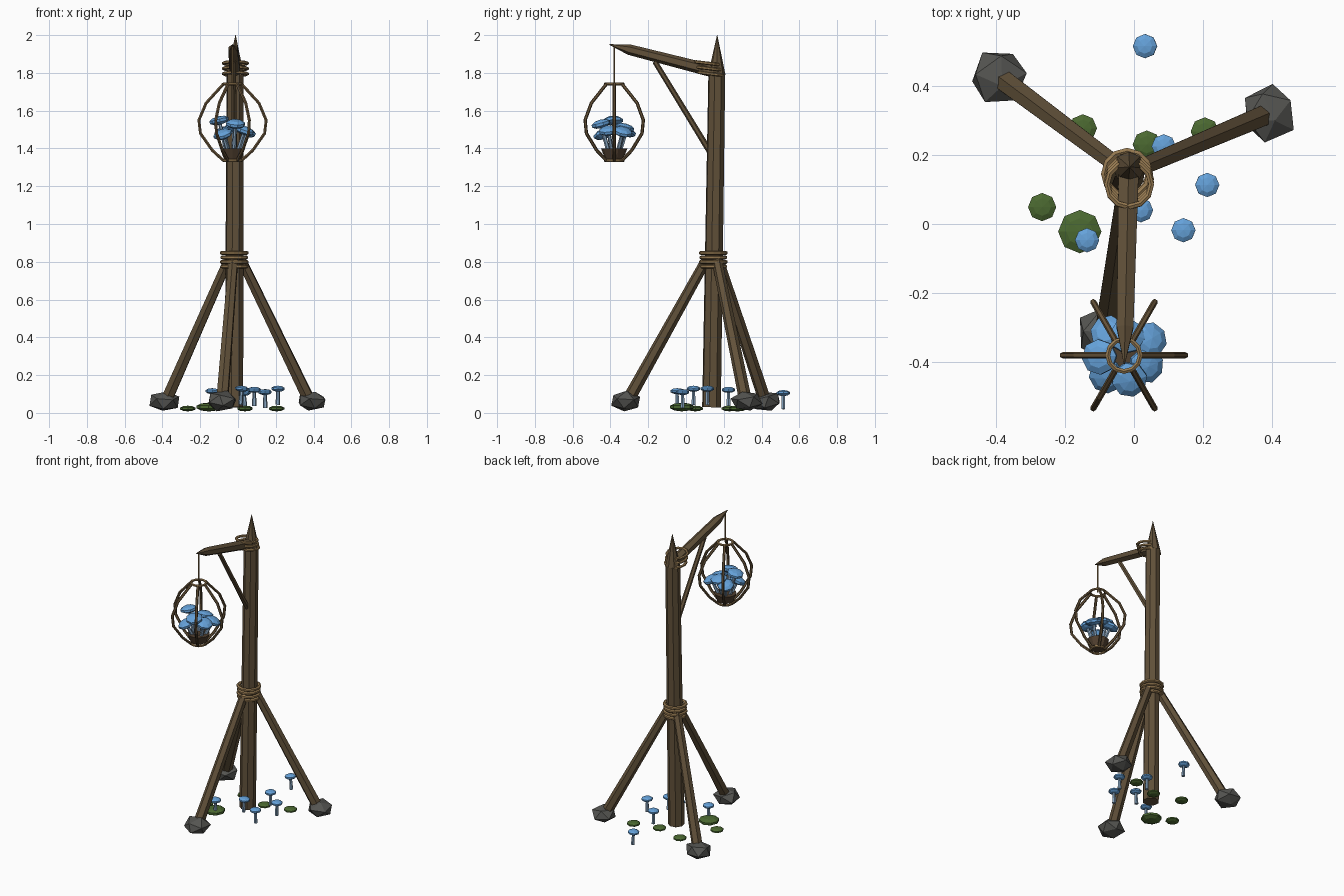
import bpy, bmesh, math, random
from mathutils import Vector, Matrix

random.seed(4)
if "Cube" in bpy.data.objects:
    bpy.data.objects.remove(bpy.data.objects["Cube"])


def material(name, rgb):
    m = bpy.data.materials.new(name)
    m.use_nodes = True
    m.diffuse_color = (*rgb, 1)
    m.node_tree.nodes["Principled BSDF"].inputs["Base Color"].default_value = (*rgb, 1)
    return m


WOOD = material("wood", (0.12, 0.082, 0.042))
ROPE = material("rope", (0.30, 0.19, 0.08))
CAGE = material("cage_wood", (0.14, 0.09, 0.042))
SOIL = material("soil", (0.08, 0.05, 0.028))
CAP = material("blue_cap", (0.13, 0.36, 0.70))
STEM = material("pale_stem", (0.24, 0.37, 0.52))
STONE = material("stone", (0.09, 0.09, 0.083))
MOSS = material("moss", (0.07, 0.14, 0.03))


def finish(bm, name, mat):
    bmesh.ops.recalc_face_normals(bm, faces=bm.faces)
    mesh = bpy.data.meshes.new(name)
    bm.to_mesh(mesh)
    bm.free()
    mesh.materials.append(mat)
    ob = bpy.data.objects.new(name, mesh)
    bpy.context.collection.objects.link(ob)
    return ob


def add_rod(bm, a, b, r1, r2, sides):
    """Tapered prism from a to b."""
    a, b = Vector(a), Vector(b)
    d = b - a
    place = Matrix.Translation((a + b) / 2) @ d.to_track_quat('Z', 'Y').to_matrix().to_4x4()
    bmesh.ops.create_cone(bm, cap_ends=True, segments=sides, radius1=r1, radius2=r2,
                          depth=d.length, matrix=place)


def rod(name, a, b, r1, r2, mat, sides=6):
    bm = bmesh.new()
    add_rod(bm, a, b, r1, r2, sides)
    return finish(bm, name, mat)


def tube(name, points, radius, mat, closed=False, sides=6):
    """Faceted tube swept along points."""
    pts = [Vector(p) for p in points]
    n = len(pts)
    bm = bmesh.new()
    up = (pts[1] - pts[0]).cross(pts[2] - pts[1]).normalized()
    rings = []
    for i, p in enumerate(pts):
        before = pts[i - 1] if closed or i else p
        after = pts[(i + 1) % n] if closed or i < n - 1 else p
        side = (after - before).normalized().cross(up)
        ring = []
        for k in range(sides):
            t = math.tau * (k + 0.5) / sides
            ring.append(bm.verts.new(p + radius * (math.cos(t) * side + math.sin(t) * up)))
        rings.append(ring)
    for i in range(n if closed else n - 1):
        r, s = rings[i], rings[(i + 1) % n]
        for k in range(sides):
            j = (k + 1) % sides
            bm.faces.new((r[k], r[j], s[j], s[k]))
    if not closed:
        bm.faces.new(rings[0])
        bm.faces.new(rings[-1])
    return finish(bm, name, mat)


def hoop(name, centre, radius, thick, mat, tilt=0, count=12):
    c = Vector(centre)
    pts = []
    for k in range(count):
        t = math.tau * k / count
        x, y = radius * math.cos(t), radius * math.sin(t)
        pts.append(c + Vector((x, y, tilt * y)))
    return tube(name, pts, thick, mat, closed=True)


def blob(name, centre, r, h, mat, axis=(0, 0, 1), sides=8, rows=5):
    """Flattened low-poly ball facing along axis."""
    bm = bmesh.new()
    turn = Vector(axis).to_track_quat('Z', 'Y').to_matrix().to_4x4()
    m = Matrix.Translation(centre) @ turn @ Matrix.Diagonal((r, r, h, 1))
    bmesh.ops.create_uvsphere(bm, u_segments=sides, v_segments=rows, radius=1, matrix=m)
    return finish(bm, name, mat)


def mushroom(name, foot, head, r, h):
    foot, head = Vector(foot), Vector(head)
    rod(name + "_stem", foot, head, 0.012, 0.009, STEM)
    blob(name + "_cap", head, r, h, CAP, axis=(head - foot).normalized())


# Post with sharpened tip
foot, neck = Vector((-0.022, 0.135, 0.03)), Vector((-0.015, 0.163, 1.79))
rod("post", foot, neck, 0.051, 0.046, WOOD, 8)
rod("post_tip", neck, (-0.013, 0.165, 2.0), 0.046, 0.001, WOOD, 8)

# Three braced legs standing on stones
for side, x, y in (("left", 0.39, 0.32), ("right", -0.39, 0.425), ("front", -0.085, -0.32)):
    hub = foot.lerp(neck, 0.45)
    out = Vector((x - hub.x, y - hub.y, 0)).normalized()
    top = Vector((hub.x, hub.y, 0.82)) + out * 0.035
    end = Vector((x, y, 0.07)) - out * 0.015
    rod(side + "_leg", end, top, 0.034, 0.027, WOOD)
    bm = bmesh.new()
    bmesh.ops.create_icosphere(bm, subdivisions=1, radius=1)
    spin = Matrix.Rotation(random.uniform(0, 3), 4, 'Z') @ Matrix.Rotation(0.35, 4, 'X')
    for v in bm.verts:
        v.co = (spin @ v.co) * random.uniform(0.93, 1.07)
    place = Matrix.Translation((x, y, 0.062)) @ Matrix.Diagonal((0.084, 0.084, 0.056, 1))
    bm.transform(place)
    finish(bm, side + "_stone", STONE)

# Rope lashings
for i in range(4):
    hoop(f"lower_lashing_{i}", (-0.02, 0.145, 0.775 + 0.024 * i), 0.063 + 0.003 * (i % 2), 0.011, ROPE)
for i in range(3):
    hoop(f"upper_lashing_{i}", (-0.014, 0.13 - 0.008 * i, 1.795 + 0.028 * i), 0.064, 0.009, ROPE,
         tilt=-0.12)

# Arm, pointed arm end and diagonal brace
arm_end = (-0.026, -0.3, 1.923)
rod("arm", (-0.015, 0.18, 1.80), arm_end, 0.034, 0.028, WOOD)
rod("arm_tip", arm_end, (-0.028, -0.405, 1.95), 0.028, 0.002, WOOD)
rod("arm_brace", (-0.018, 0.125, 1.385), (-0.024, -0.165, 1.86), 0.016, 0.014, WOOD)

# Hanging cage
cx, cy = -0.029, -0.38
rod("hanging_cord", (cx, cy, 1.745), (cx, cy, 1.94), 0.005, 0.005, ROPE)
hoop("cage_top_ring", (cx, cy, 1.742), 0.047, 0.008, ROPE)
hoop("cage_bottom_ring", (cx, cy, 1.335), 0.047, 0.008, ROPE)
profile = [(0.047, 1.742), (0.14, 1.64), (0.178, 1.55), (0.17, 1.48), (0.107, 1.39), (0.047, 1.335)]
for k in range(6):
    t = math.tau * k / 6
    tube(f"cage_rib_{k}", [(cx + r * math.cos(t), cy + r * math.sin(t), z) for r, z in profile],
         0.009, CAGE)
rod("soil_bowl", (cx, cy, 1.345), (cx, cy, 1.4), 0.048, 0.07, SOIL, 10)

# Mushrooms in the cage
caged = [(-0.10, -0.385, 1.548), (-0.013, -0.45, 1.53), (0.045, -0.335, 1.488),
         (-0.075, -0.315, 1.488), (0.035, -0.41, 1.495), (-0.02, -0.325, 1.51),
         (-0.08, -0.44, 1.475)]
for i, (x, y, z) in enumerate(caged):
    mushroom(f"caged_mushroom_{i}", (cx + (x - cx) * 0.45, cy + (y - cy) * 0.45, 1.385),
             (x, y, z), 0.054, 0.023)

# Mushrooms on the ground
ground = [(0.032, 0.515, 0.105), (0.086, 0.225, 0.122), (0.212, 0.113, 0.128),
          (0.143, -0.018, 0.11), (-0.136, -0.047, 0.115), (0.02, 0.04, 0.128)]
for i, (x, y, z) in enumerate(ground):
    mushroom(f"ground_mushroom_{i}", (x + random.uniform(-0.01, 0.01), y, z - 0.085),
             (x, y, z), 0.037, 0.016)

# Moss clumps
for i, (x, y, r) in enumerate([(-0.266, 0.049, 0.043), (-0.157, -0.022, 0.066),
                               (-0.148, 0.277, 0.043), (0.037, 0.23, 0.043), (0.205, 0.268, 0.043)]):
    blob(f"moss_{i}", (x, y, r * 0.35 + 0.008), r, r * 0.35, MOSS)
